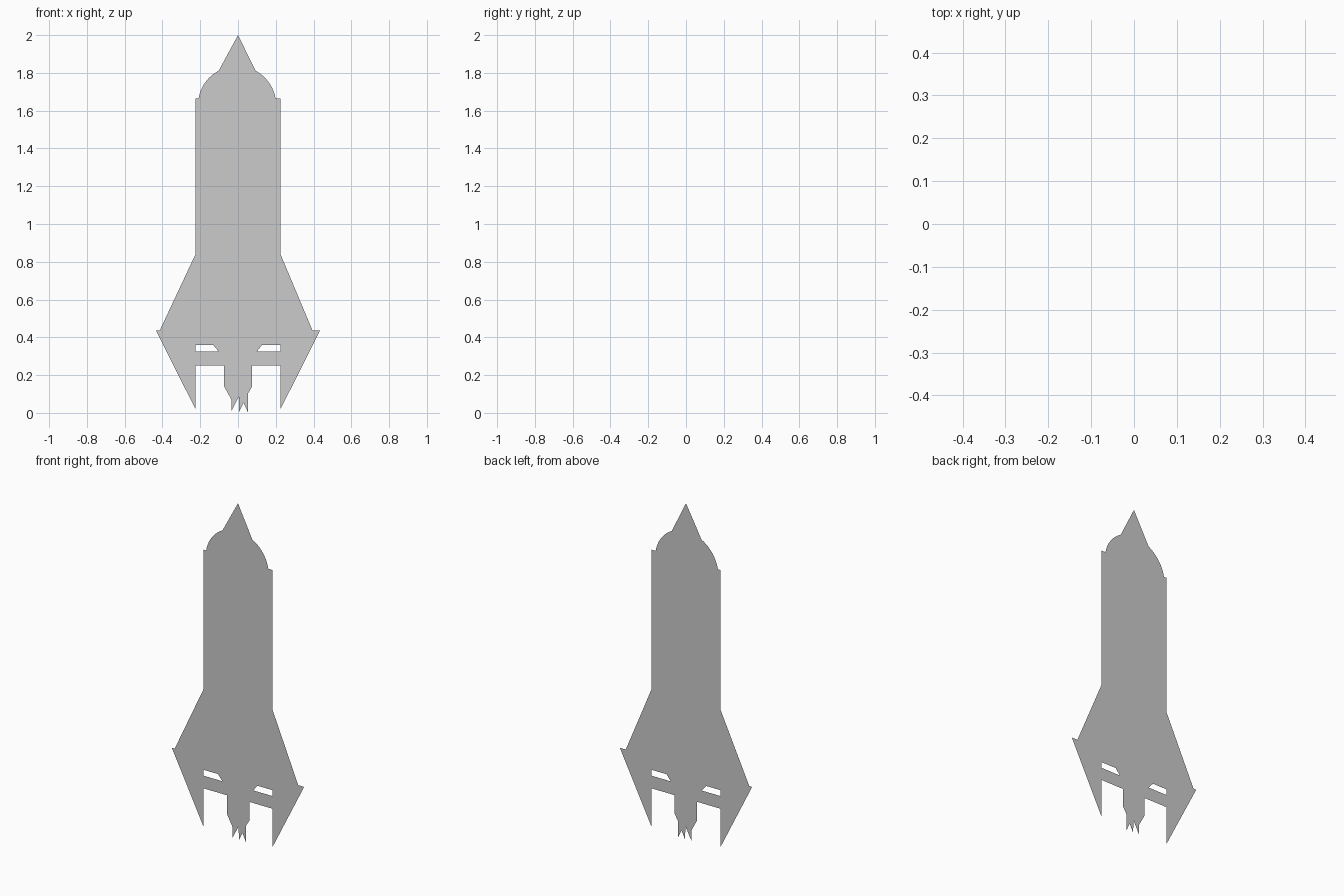
import bpy
import bmesh
from math import radians, cos, sin

cube = bpy.data.objects.get("Cube")
if cube:
    bpy.data.objects.remove(cube, do_unlink=True)


def flat_part(name, outline):
    """Make one flat panel in the XZ plane, facing the front."""
    bm = bmesh.new()
    face = bm.faces.new([bm.verts.new((x, 0, z)) for x, z in outline])
    face.normal_update()
    if face.normal.y > 0:
        face.normal_flip()
    mesh = bpy.data.meshes.new(name)
    bm.to_mesh(mesh)
    bm.free()
    obj = bpy.data.objects.new(name, mesh)
    bpy.context.collection.objects.link(obj)
    return obj


def arc(cx, cz, radius, start, end, steps=12):
    angles = [radians(start + (end - start) * i / steps) for i in range(steps + 1)]
    return [(cx + radius * cos(a), cz + radius * sin(a)) for a in angles]


HALF = 0.225        # half width of the body
SHOULDER = 1.665    # top of the straight body
SLOT_TOP, SLOT_LOW, TAIL = 0.36, 0.325, 0.25

# Nose and rounded dome
flat_part("nose_cone", [(-0.103, 1.81), (0.094, 1.81), (0, 2)])
dome = (-0.005, 1.629, 0.207)
flat_part("dome", arc(*dome, 10, 61) + arc(*dome, 119, 170))

# Straight body
flat_part("fuselage", [(-HALF, SLOT_TOP), (HALF, SLOT_TOP),
                       (HALF, SHOULDER), (-HALF, SHOULDER)])

# Tail: web between the two slots, then the crossbar under them
flat_part("slot_web", [(-0.102, SLOT_LOW), (0.1, SLOT_LOW),
                       (0.127, SLOT_TOP), (-0.132, SLOT_TOP)])
flat_part("tail_crossbar", [(-HALF, TAIL), (HALF, TAIL),
                            (HALF, SLOT_LOW), (-HALF, SLOT_LOW)])

# Side fins, with a small barb at the widest point
for name, side, barb in (("left_fin", 1, 0.395), ("right_fin", -1, 0.415)):
    flat_part(name, [(side * x, z) for x, z in (
        (HALF, 0.02), (0.434, 0.435), (barb, 0.435), (HALF, 0.84))])

# Nozzle and jagged exhaust
flat_part("nozzle", [(-0.073, 0.14), (0.075, 0.14), (0.075, TAIL), (-0.073, TAIL)])
flat_part("exhaust", [(-0.073, 0.14), (-0.035, 0.07), (-0.035, 0.01),
                      (0.004, 0.085), (0.006, 0.005), (0.03, 0.053),
                      (0.054, 0), (0.054, 0.105), (0.075, 0.14)])
